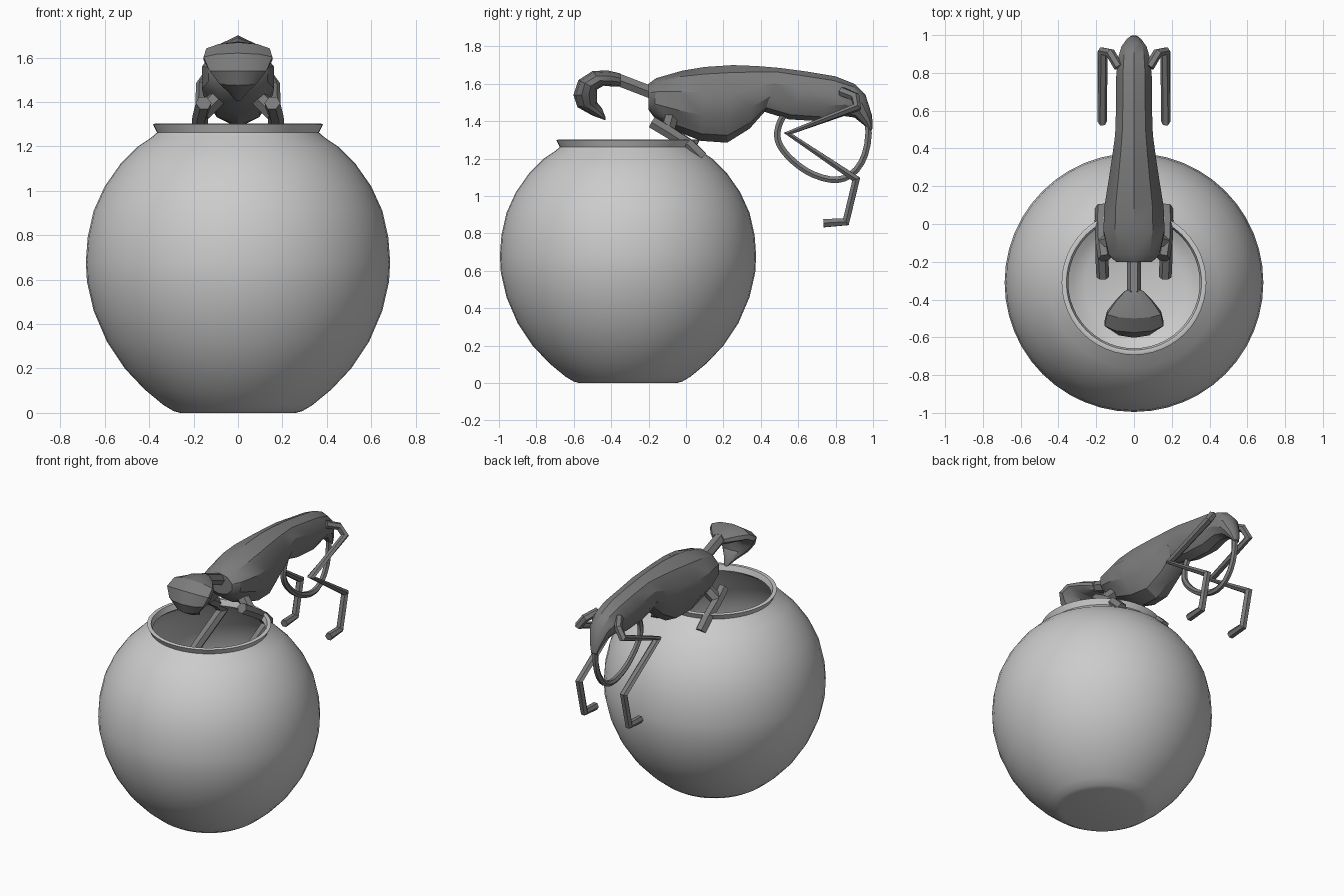
import bpy, bmesh, math
from mathutils import Vector

if "Cube" in bpy.data.objects:
    bpy.data.objects.remove(bpy.data.objects["Cube"])


def material(name, v):
    m = bpy.data.materials.new(name)
    m.diffuse_color = (v, v, v, 1)
    m.use_nodes = True
    m.node_tree.nodes["Principled BSDF"].inputs["Base Color"].default_value = m.diffuse_color
    return m


GLASS = material("light grey glass", 0.6)
FUR = material("dark grey fur", 0.2)


def smooth(ob, angle):
    bpy.ops.object.select_all(action='DESELECT')
    ob.select_set(True)
    bpy.context.view_layer.objects.active = ob
    bpy.ops.object.shade_smooth_by_angle(angle=math.radians(angle))


def rings_mesh(name, rings, mat, angle, caps=True):
    """Skin a list of closed point rings."""
    bm = bmesh.new()
    vs = [[bm.verts.new(p) for p in ring] for ring in rings]
    n = len(rings[0])
    for a, b in zip(vs, vs[1:]):
        for i in range(n):
            j = (i + 1) % n
            bm.faces.new((a[i], a[j], b[j], b[i]))
    if caps:
        bm.faces.new(vs[0])
        bm.faces.new(vs[-1])
    bmesh.ops.recalc_face_normals(bm, faces=bm.faces)
    me = bpy.data.meshes.new(name)
    bm.to_mesh(me)
    bm.free()
    ob = bpy.data.objects.new(name, me)
    bpy.context.collection.objects.link(ob)
    me.materials.append(mat)
    smooth(ob, angle)
    return ob


def loft(name, rows, sides=10, angle=30):
    """Rows give the outer point, the inner point (y, z) and the half width."""
    rings = []
    for ty, tz, by, bz, w in rows:
        c = Vector((0, (ty + by) / 2, (tz + bz) / 2))
        v = Vector((0, (ty - by) / 2, (tz - bz) / 2))
        rings.append([c + v * math.cos(a) + Vector((w * math.sin(a), 0, 0))
                      for a in (math.tau * k / sides for k in range(sides))])
    return rings_mesh(name, rings, FUR, angle)


def tube(name, pts, r, spline='POLY'):
    cu = bpy.data.curves.new(name, 'CURVE')
    cu.dimensions = '3D'
    cu.bevel_depth = r
    cu.bevel_resolution = 1
    cu.use_fill_caps = True
    s = cu.splines.new(spline)
    s.points.add(len(pts) - 1)
    for q, p in zip(s.points, pts):
        q.co = (*p, 1)
    if spline == 'NURBS':
        s.use_endpoint_u = True
        s.order_u = 3
        s.resolution_u = 4
    cu.materials.append(FUR)
    ob = bpy.data.objects.new(name, cu)
    bpy.context.collection.objects.link(ob)
    bpy.ops.object.select_all(action='DESELECT')
    ob.select_set(True)
    bpy.context.view_layer.objects.active = ob
    bpy.ops.object.convert(target='MESH')
    smooth(bpy.context.view_layer.objects.active, 30)


# Round glass bowl: outer wall, flared lip, inner wall
outer = [(0.26, 0), (0.29, 0.008), (0.335, 0.035), (0.42, 0.105), (0.51, 0.2),
         (0.59, 0.32), (0.65, 0.46), (0.68, 0.59), (0.685, 0.68), (0.677, 0.79),
         (0.65, 0.91), (0.6, 1.02), (0.53, 1.12), (0.45, 1.2), (0.39, 1.24),
         (0.365, 1.262), (0.383, 1.298), (0.375, 1.302)]
inner = [(0.358, 1.3), (0.348, 1.262)]
inner += [(r - 0.016, z) for r, z in outer[14:2:-1]] + [(0.32, 0.05), (0.26, 0.02)]
SEG = 48
rings_mesh("fish_bowl",
           [[(r * math.cos(math.tau * k / SEG), -0.31 + r * math.sin(math.tau * k / SEG), z)
             for k in range(SEG)] for r, z in outer + inner], GLASS, 40)

# Torso, chest to rump
loft("torso", [
    (-0.20, 1.60, -0.20, 1.46, 0.10), (-0.16, 1.63, -0.17, 1.42, 0.14),
    (-0.02, 1.67, -0.06, 1.35, 0.17), (0.10, 1.69, 0.08, 1.295, 0.165),
    (0.25, 1.70, 0.22, 1.285, 0.14), (0.38, 1.695, 0.34, 1.36, 0.12),
    (0.50, 1.685, 0.42, 1.45, 0.105), (0.65, 1.665, 0.55, 1.41, 0.10),
    (0.80, 1.64, 0.72, 1.40, 0.10), (0.90, 1.60, 0.83, 1.43, 0.09),
    (0.96, 1.54, 0.90, 1.42, 0.07), (0.995, 1.43, 0.95, 1.38, 0.04),
    (0.998, 1.36, 0.985, 1.345, 0.02)])

# Head bent down toward the bowl
loft("head", [
    (-0.35, 1.655, -0.35, 1.585, 0.045), (-0.42, 1.672, -0.39, 1.585, 0.10),
    (-0.50, 1.668, -0.44, 1.59, 0.15), (-0.575, 1.62, -0.475, 1.57, 0.163),
    (-0.602, 1.54, -0.475, 1.54, 0.135), (-0.58, 1.475, -0.475, 1.50, 0.09),
    (-0.50, 1.43, -0.45, 1.47, 0.045), (-0.43, 1.405, -0.43, 1.42, 0.015)])

# Neck
tube("neck", [(0, -0.15, 1.54), (0, -0.24, 1.575), (0, -0.37, 1.625)], 0.038)

# Legs on both sides
for side, s in (("left", -1), ("right", 1)):
    tube(side + "_upper_arm", [(s * 0.155, -0.18, 1.395), (s * 0.17, -0.08, 1.335),
                               (s * 0.172, 0.02, 1.27), (s * 0.17, 0.085, 1.205)], 0.036)
    tube(side + "_forearm", [(s * 0.17, 0.085, 1.205), (s * 0.17, -0.18, 1.07),
                             (s * 0.165, -0.28, 1.02)], 0.034)
    tube(side + "_shoulder", [(s * 0.09, -0.08, 1.42), (s * 0.16, -0.1, 1.35)], 0.04)
    tube(side + "_hind_leg", [(s * 0.08, 0.83, 1.56), (s * 0.125, 0.905, 1.53),
                              (s * 0.165, 0.915, 1.475), (s * 0.168, 0.545, 1.335),
                              (s * 0.168, 0.91, 1.09), (s * 0.168, 0.855, 0.862),
                              (s * 0.168, 0.735, 0.855)], 0.026)

# Tail curling under the body
tube("tail", [(0, 0.975, 1.40), (0, 0.985, 1.24), (0, 0.86, 1.07), (0, 0.66, 1.11),
              (0, 0.50, 1.25), (0, 0.48, 1.36), (0, 0.52, 1.43)], 0.02, 'NURBS')
